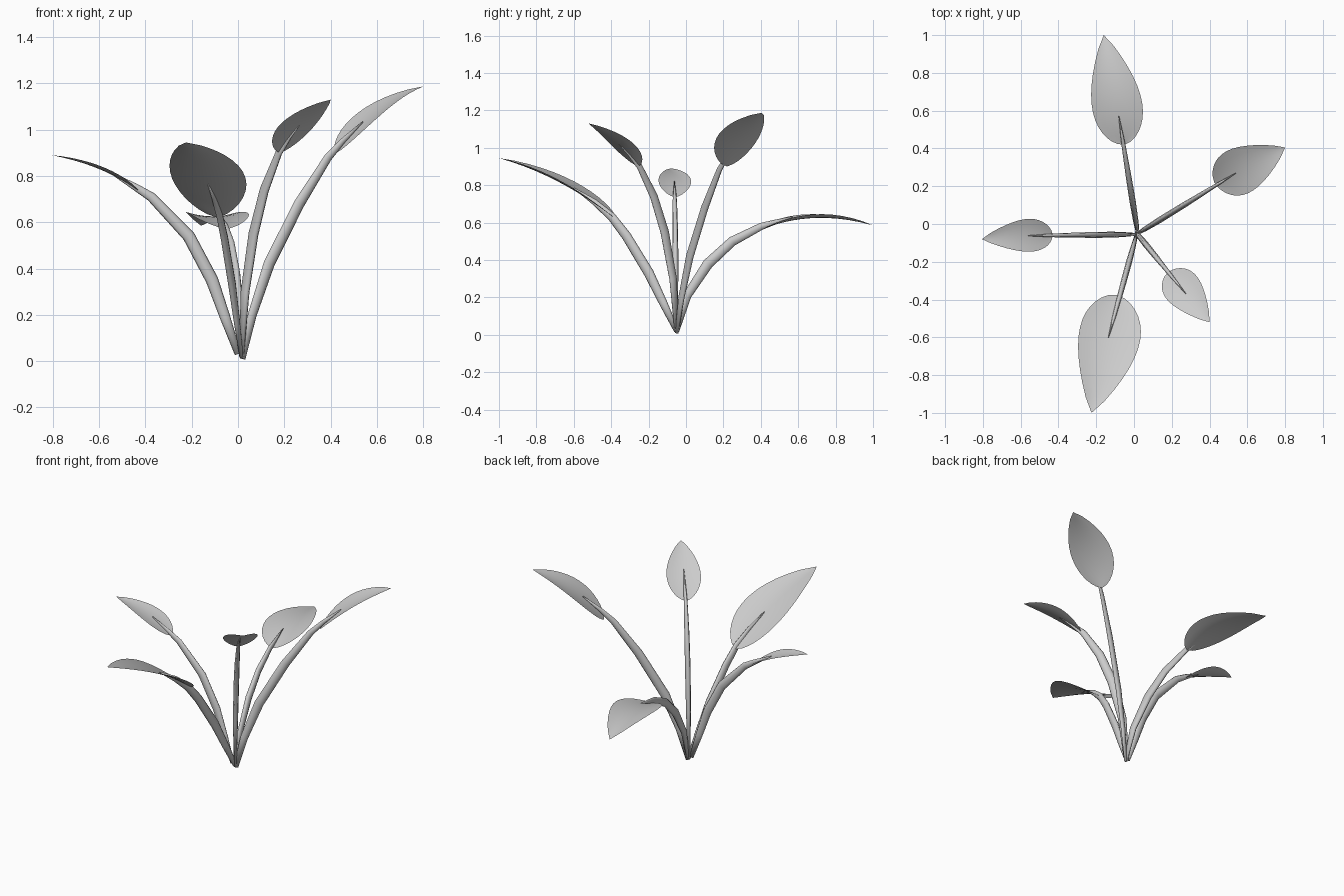
import bpy, math
from mathutils import Vector

if "Cube" in bpy.data.objects:
    bpy.data.objects.remove(bpy.data.objects["Cube"])

SIDES = 8
ROWS = 14
COLS = 6


def make_object(name, verts, faces):
    mesh = bpy.data.meshes.new(name)
    mesh.from_pydata([tuple(v) for v in verts], [], faces)
    mesh.update()
    mesh.shade_smooth()
    obj = bpy.data.objects.new(name, mesh)
    bpy.context.collection.objects.link(obj)
    return obj


def stem_radius(t):
    # thin at the root, thickest along the middle, pointed at the tip
    keys = [(0, .014), (.15, .022), (.4, .029), (.7, .025), (.85, .017), (1, .003)]
    for (a, ra), (b, rb) in zip(keys, keys[1:]):
        if t <= b:
            return ra + (rb - ra) * (t - a) / (b - a)
    return keys[-1][1]


def stem(name, root, end, profile):
    """Oval tube in the vertical plane root-end; profile holds (reach 0..1, height)."""
    root, end = Vector((*root, 0)), Vector((*end, 0))
    side = (end - root).normalized().cross(Vector((0, 0, 1)))
    pts = [root.lerp(end, r) + Vector((0, 0, z)) for r, z in profile]
    dist = [0]
    for a, b in zip(pts, pts[1:]):
        dist.append(dist[-1] + (b - a).length)
    verts, faces = [], []
    n = len(pts)
    for i, p in enumerate(pts):
        tangent = (pts[min(i + 1, n - 1)] - pts[max(i - 1, 0)]).normalized()
        up = side.cross(tangent)
        r = stem_radius(min(dist[i] / dist[-1], 1))
        for k in range(SIDES):
            a = 2 * math.pi * k / SIDES
            verts.append(p + side * (r * .58 * math.cos(a)) + up * (r * math.sin(a)))
    for i in range(n - 1):
        for k in range(SIDES):
            k2 = (k + 1) % SIDES
            faces.append((i * SIDES + k, i * SIDES + k2,
                          (i + 1) * SIDES + k2, (i + 1) * SIDES + k))
    faces.append(tuple(reversed(range(SIDES))))
    faces.append(tuple(range((n - 1) * SIDES, n * SIDES)))
    make_object(name, verts, faces)


def leaf(name, base, mid, tip, half):
    """Cupped egg-shaped blade whose midline passes through base, mid and tip."""
    base, mid, tip = Vector(base), Vector(mid), Vector(tip)
    ctrl = mid * 2 - (base + tip) / 2
    along = tip - base
    side = Vector((along.y, -along.x, 0)).normalized()
    verts, faces = [], []
    for i in range(ROWS + 1):
        s = (i / ROWS) ** 1.5
        p = base * (1 - s) ** 2 + ctrl * 2 * s * (1 - s) + tip * s * s
        w = half * max(math.sin(math.pi * s ** .7), 0) ** .8
        for j in range(COLS + 1):
            v = 2 * j / COLS - 1
            lift = .16 * w * v * v
            verts.append(p + side * (w * v) + Vector((0, 0, lift)))
    row = COLS + 1
    for i in range(ROWS):
        for j in range(COLS):
            a = i * row + j
            faces.append((a, a + row, a + row + 1, a + 1))
    obj = make_object(name, verts, faces)
    # merge the collapsed ends
    mod = obj.modifiers.new("weld", 'WELD')
    mod.merge_threshold = .0005


# back plant arm
stem("back_stem", (.02, -.05), (-.08, .57),
     [(0, .02), (.09, .21), (.27, .38), (.48, .50), (.73, .58), (.86, .605), (1, .632)])
leaf("back_leaf", (-.05, .42, .57), (-.103, .70, .625), (-.16, 1.0, .585), .133)

# right back arm
stem("right_stem", (.02, -.05), (.54, .27),
     [(0, .01), (.08, .2), (.22, .42), (.47, .68), (.71, .88), (.83, .95), (1, 1.035)])
leaf("right_leaf", (.425, .22, .90), (.60, .30, 1.075), (.80, .405, 1.187), .125)

# right front arm
stem("front_right_stem", (.015, -.05), (.275, -.37),
     [(0, .02), (.06, .3), (.2, .55), (.38, .74), (.62, .90), (.8, .97), (1, 1.035)])
leaf("front_right_leaf", (.18, -.255, .90), (.28, -.37, 1.03), (.40, -.52, 1.13), .10)

# front arm
stem("front_stem", (.015, -.05), (-.135, -.6),
     [(0, .02), (.13, .17), (.27, .33), (.49, .53), (.63, .63), (.8, .71), (1, .785)])
leaf("front_leaf", (-.09, -.375, .62), (-.145, -.67, .815), (-.225, -1.0, .945), .163)

# left arm
stem("left_stem", (.0, -.055), (-.56, -.062),
     [(0, .03), (.1, .19), (.2, .35), (.38, .54), (.67, .71), (.8, .755), (1, .82)])
leaf("left_leaf", (-.43, -.058, .735), (-.60, -.062, .83), (-.805, -.08, .89), .087)
